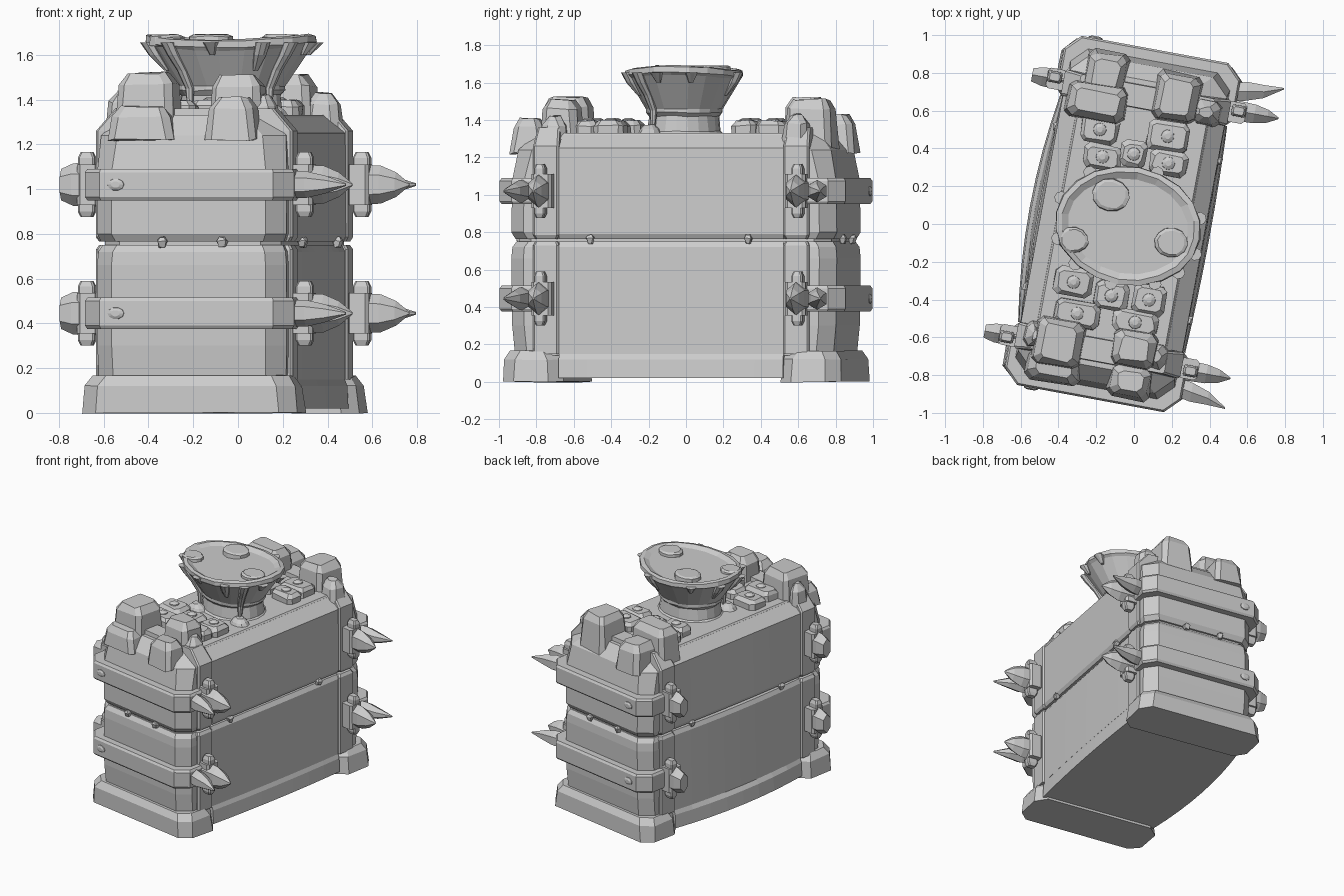
import bpy, bmesh, math, random
from mathutils import Matrix, Vector

random.seed(4)
cube = bpy.data.objects.get("Cube")
if cube:
    bpy.data.objects.remove(cube, do_unlink=True)

# One stone grey for everything
GREY = (0.6, 0.6, 0.6, 1)
stone = bpy.data.materials.new("stone_grey")
stone.use_nodes = True
stone.diffuse_color = GREY
bsdf = stone.node_tree.nodes["Principled BSDF"]
bsdf.inputs["Base Color"].default_value = GREY
bsdf.inputs["Roughness"].default_value = 0.8

# The whole structure stands turned a little about z
FRAME = Matrix.Translation((-0.06, 0, 0)) @ Matrix.Rotation(math.radians(-10.5), 4, "Z")


def skin(name, rings, jitter=0):
    """Closed solid through a stack of equal-sized point rings."""
    bm = bmesh.new()
    loops = []
    for ring in rings:
        loops.append([bm.verts.new(Vector(p) + jitter * Vector(
            [random.uniform(-1, 1) for _ in range(3)])) for p in ring])
    n = len(loops[0])
    for a, b in zip(loops, loops[1:]):
        for i in range(n):
            j = (i + 1) % n
            bm.faces.new((a[i], a[j], b[j], b[i]))
    bm.faces.new(loops[0][::-1])
    bm.faces.new(loops[-1])
    bmesh.ops.recalc_face_normals(bm, faces=bm.faces)
    mesh = bpy.data.meshes.new(name)
    bm.to_mesh(mesh)
    bm.free()
    mesh.materials.append(stone)
    obj = bpy.data.objects.new(name, mesh)
    bpy.context.collection.objects.link(obj)
    obj.matrix_world = FRAME
    return obj


def octagon(z, hx, hy, c, x=0, y=0):
    """Rectangle with cut corners."""
    quarter = [(hx, hy - c), (hx - c, hy)]
    pts = quarter + [(-a, b) for a, b in quarter[::-1]]
    pts += [(-a, -b) for a, b in pts]
    return [(x + a, y + b, z) for a, b in pts]


def ellipse(z, rx, ry, x=0, y=0, n=20, wave=0):
    pts = []
    for i in range(n):
        t = math.tau * i / n
        pts.append((x + rx * math.cos(t), y + ry * math.sin(t),
                    z + wave * math.cos(2 * t)))
    return pts


def block(name, x, y, levels, jitter=0):
    """Stack of cut-corner sections: (z, half x, half y, corner)."""
    return skin(name, [octagon(*lv, x=x, y=y) for lv in levels], jitter)


def spike(name, path):
    """Faceted blade: (x, y, z, half width, half height) along its length."""
    rings = []
    for x, y, z, w, h in path:
        rings.append([(x, y - w, z - h * 0.5), (x, y, z - h), (x, y + w, z - h * 0.5),
                      (x, y + w, z + h * 0.5), (x, y, z + h), (x, y - w, z + h * 0.5)])
    return skin(name, rings)


def bulged(z, hx, hy, left, right):
    """Long outline whose two sides bow outward."""
    ys = [hy * k / 4 for k in range(-4, 5)]
    bow = lambda y: 1 - (y / hy) ** 2
    return ([(hx + right * bow(y), y, z) for y in ys]
            + [(-hx - left * bow(y), y, z) for y in ys[::-1]])


# Main body halves, with a dark seam between them
block("lower_body", 0, 0, [(0.14, .425, .865, .08), (.30, .43, .88, .08),
                           (.66, .43, .885, .08), (.72, .425, .88, .08), (.75, .41, .86, .08)])
block("upper_body", 0, 0, [(.765, .415, .865, .08), (.80, .43, .885, .08), (1.08, .43, .88, .08),
                           (1.24, .42, .85, .09), (1.33, .34, .77, .10)])
block("seam_core", 0, 0, [(.70, .40, .85, .08), (.80, .40, .85, .08)])

# Side panels and bowed skirt
skin("lower_panels", [bulged(.15, .435, .61, .035, .01), bulged(.72, .435, .61, .02, .005),
                      bulged(.75, .42, .61, .02, 0)])
skin("upper_panels", [bulged(.765, .425, .61, .01, 0), bulged(.79, .438, .61, .01, 0),
                      bulged(1.25, .435, .61, 0, 0), bulged(1.32, .35, .61, 0, 0)])
skin("skirt", [bulged(.02, .45, .61, .05, .015), bulged(.12, .445, .61, .045, .012),
               bulged(.16, .43, .61, .03, .01)])

for s, end in ((-1, "front"), (1, "rear")):
    # Plinth and corner posts
    block(end + "_plinth", 0, s * .755, [(0, .49, .165, .07), (.12, .475, .16, .07),
                                         (.165, .445, .135, .07)], .004)
    block(end + "_lower_posts", 0, s * .68, [(.15, .447, .07, .01), (.73, .447, .07, .01),
                                             (.75, .435, .06, .01)])
    block(end + "_upper_posts", 0, s * .68, [(.765, .435, .06, .01), (.785, .447, .07, .01),
                                             (1.26, .447, .07, .01), (1.36, .36, .06, .01)])
    for z, tier in ((.445, "lower"), (1.02, "upper")):
        tag = f"{end}_{tier}_"
        # Band round the end, with a rivet
        block(tag + "band", 0, s * .79, [(z - .07, .465, .14, .075), (z - .055, .475, .15, .08),
                                         (z + .055, .475, .15, .08), (z + .07, .465, .14, .075)])
        rivet = [[(-.32 + r * math.cos(a), s * d, z + .7 * r * math.sin(a))
                  for a in [math.tau * k / 10 for k in range(10)]]
                 for d, r in ((.93, .04), (.945, .037), (.952, .02))]
        skin(tag + "rivet", rivet)
        # Clasp on each side: pin, buckle
        for x, side in ((.495, "left"), (-.495, "right")):
            block(tag + side + "_pin", x, s * .70,
                  [(z - .145, .027, .02, .008), (z - .12, .038, .03, .008),
                   (z + .12, .038, .03, .008), (z + .145, .027, .02, .008)])
            block(tag + side + "_buckle", x - math.copysign(.01, x), s * .69,
                  [(z - .09, .05, .055, .015), (z + .09, .05, .055, .015)])
        # Forked spikes on one side, blunt tongue on the other
        spike(tag + "straight_spike", [(.46, s * .70, z, .055, .09), (.58, s * .70, z, .05, .085),
                                       (.65, s * .70, z, .035, .055), (.71, s * .70, z, .004, .006)])
        spike(tag + "swept_spike", [(.42, s * .79, z, .05, .06), (.52, s * .81, z, .05, .06),
                                    (.61, s * .825, z, .035, .04), (.71, s * .86, z, .004, .006)])
        spike(tag + "tongue", [(-.44, s * .69, z, .055, .10), (-.56, s * .69, z, .05, .095),
                               (-.615, s * .69, z, .035, .07)])

# Tall rocks on the roof: x, y, half x, half y, top
rocks = [(-.22, -.68, .12, .12, 1.52), (.18, -.64, .11, .09, 1.51), (.19, -.81, .10, .08, 1.41),
         (-.22, -.81, .13, .07, 1.37), (-.23, .76, .10, .11, 1.43), (-.25, .61, .15, .09, 1.52),
         (.16, .71, .11, .12, 1.51), (.33, .66, .07, .06, 1.43), (-.35, -.66, .05, .06, 1.44),
         (.30, -.66, .06, .06, 1.42)]
for x, y, hx, hy, top in rocks:
    block("roof_rock", x, y, [(1.22, hx + .015, hy + .015, .03), (top - .05, hx, hy, .03),
                              (top, hx - .035, hy - .03, .02)], .006)

# Low paving slabs with round studs: x, y, half x, half y
slabs = [(-.21, .47, .10, .075), (.15, .50, .11, .08), (-.17, .33, .10, .065), (-.01, .375, .07, .07),
         (.18, .36, .10, .065), (-.20, -.35, .10, .075), (.01, -.385, .09, .075),
         (.21, -.37, .09, .08), (-.15, -.51, .12, .07), (.16, -.50, .12, .06)]
for x, y, hx, hy in slabs:
    block("paving_slab", x, y, [(1.30, hx, hy, .025), (1.37, hx, hy, .025),
                                (1.395, hx - .02, hy - .02, .02)], .005)
    skin("slab_stud", [ellipse(1.38, .038, .038, x, y, 10), ellipse(1.402, .034, .034, x, y, 10),
                       ellipse(1.412, .015, .015, x, y, 10)])

# Flared basin on a short neck, filled to the brim
CX, CY = .03, -.005
profile = [(1.31, .27, .23), (1.34, .235, .195), (1.42, .225, .185), (1.44, .245, .205),
           (1.46, .245, .205), (1.63, .37, .30), (1.645, .388, .315), (1.675, .385, .312),
           (1.68, .355, .285), (1.66, .32, .25)]
skin("basin", [ellipse(z, rx, ry, CX, CY, 20, .012 if z > 1.6 else 0) for z, rx, ry in profile], .003)
for x, y, r in ((-.09, .14, .10), (.27, -.05, .09), (-.24, -.13, .08)):
    skin("surface_patch", [ellipse(1.64, r, r * .9, x, y, 12), ellipse(1.682, r, r * .85, x, y, 12),
                           ellipse(1.69, r * .8, r * .7, x, y, 12)], .003)

# Drips running down the basin: angle, length along the wall
wall = [(.39, .315, 1.655), (.355, .29, 1.60), (.30, .245, 1.53), (.255, .21, 1.45), (.25, .215, 1.35)]
for deg, count in ((-38, 5), (-60, 3), (-15, 2), (20, 2), (75, 3), (130, 2), (165, 3), (205, 3),
                   (232, 5), (265, 2)):
    t = math.radians(deg)
    rings = []
    for k, (rx, ry, z) in enumerate(wall[:count]):
        w = .035 - .005 * k if k < count - 1 else .012
        rings.append(ellipse(z, w, w, CX + rx * math.cos(t), CY + ry * math.sin(t), 8))
    skin("drip", rings)
    if count == 5:
        x, y = CX + .27 * math.cos(t), CY + .24 * math.sin(t)
        skin("drip_puddle", [ellipse(1.31, .09, .07, x, y, 10), ellipse(1.35, .06, .05, x, y, 10),
                             ellipse(1.375, .03, .025, x, y, 10)], .003)

# Chips along the seam
for s in (-1, 1):
    for x, y in ((s * .435, s * -.44), (s * .435, s * .42), (s * .12, s * .875), (s * -.15, s * .875)):
        block("seam_chip", x, y, [(.74, .012, .012, .004), (.77, .022, .022, .006),
                                  (.785, .012, .012, .004)], .004)
